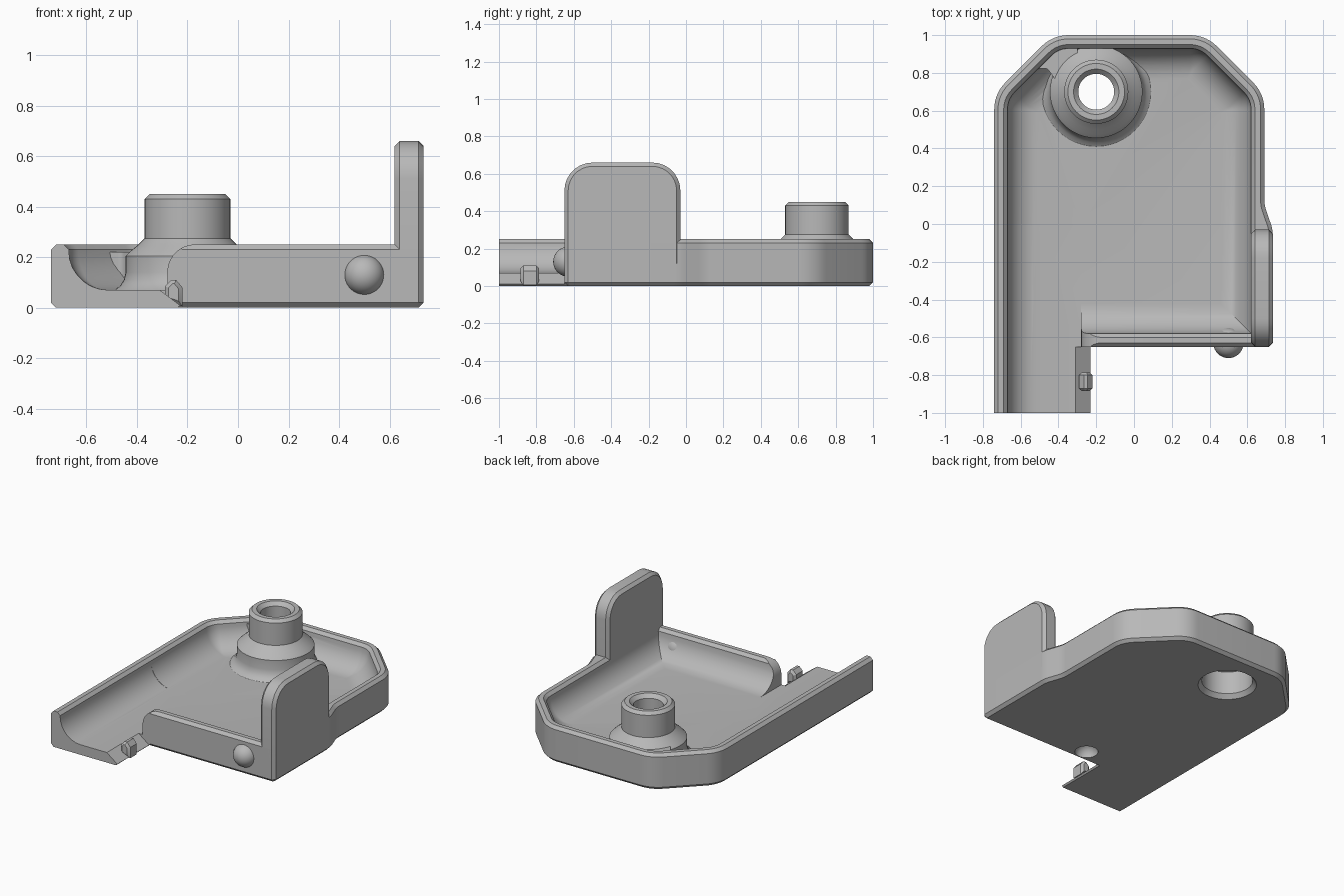
import bpy, bmesh
from math import sin, cos, pi, tan
from mathutils import Vector

cube = bpy.data.objects.get("Cube")
if cube:
    bpy.data.objects.remove(cube, do_unlink=True)

grey = bpy.data.materials.new("light_grey")
grey.use_nodes = True
grey.diffuse_color = (0.48, 0.48, 0.48, 1)
grey.node_tree.nodes["Principled BSDF"].inputs["Base Color"].default_value = grey.diffuse_color


def finish(name, bm):
    bmesh.ops.remove_doubles(bm, verts=bm.verts, dist=1e-5)
    bmesh.ops.recalc_face_normals(bm, faces=bm.faces)
    mesh = bpy.data.meshes.new(name)
    bm.to_mesh(mesh)
    bm.free()
    mesh.materials.append(grey)
    obj = bpy.data.objects.new(name, mesh)
    bpy.context.collection.objects.link(obj)
    return obj


def ring(corners, inset, seg=7):
    """Inset a counter-clockwise outline of (u, v, radius) and round its corners."""
    pts = []
    n = len(corners)
    for i in range(n):
        p0, p, p1 = (Vector(corners[(i + k) % n][:2]) for k in (-1, 0, 1))
        a, b = (p - p0).normalized(), (p1 - p).normalized()
        na, nb = Vector((-a.y, a.x)), Vector((-b.y, b.x))
        q = p + (na + nb) * (inset / (1 + na.dot(nb)))
        r = corners[i][2] if len(corners[i]) > 2 else 0
        if r == 0:
            pts.append(q)
            continue
        turn = a.angle_signed(b)
        r = max(r - inset, 0.02)
        t = r * tan(abs(turn) / 2)
        side = 1 if a.cross(b) > 0 else -1
        center = q - a * t + na * r * side
        for k in range(seg + 1):
            w = abs(turn) * k / seg
            pts.append(center - na * r * side * cos(w) + a * r * sin(w))
    return pts


AXES = {"x": lambda u, v, w: (w, u, v),
        "y": lambda u, v, w: (u, w, v),
        "z": lambda u, v, w: (u, v, w)}


def loft(name, corners, steps, axis="z"):
    """Stack insets of an outline; steps are (inset, position on the axis)."""
    bm = bmesh.new()
    rings = [[bm.verts.new(AXES[axis](p.x, p.y, w)) for p in ring(corners, d)]
             for d, w in steps]
    n = len(rings[0])
    for lo, hi in zip(rings, rings[1:]):
        for i in range(n):
            j = (i + 1) % n
            bm.faces.new((lo[i], lo[j], hi[j], hi[i]))
    bm.faces.new(rings[0])
    bm.faces.new(rings[-1])
    return finish(name, bm)


def lathe(name, profile, center, seg=48):
    bm = bmesh.new()
    verts = [bm.verts.new((center[0] + r, center[1], z)) for r, z in profile]
    edges = [bm.edges.new(e) for e in zip(verts, verts[1:])]
    bmesh.ops.spin(bm, geom=verts + edges, cent=(*center, 0), axis=(0, 0, 1),
                   angle=2 * pi, steps=seg)
    return finish(name, bm)


def ball(name, center, radius):
    bm = bmesh.new()
    bmesh.ops.create_uvsphere(bm, u_segments=32, v_segments=20, radius=radius)
    bmesh.ops.translate(bm, verts=bm.verts, vec=center)
    return finish(name, bm)


def combine(obj, other, operation):
    other.hide_render = True
    mod = obj.modifiers.new("combine", "BOOLEAN")
    mod.operation, mod.object, mod.solver = operation, other, "EXACT"
    bpy.context.view_layer.objects.active = obj
    bpy.ops.object.modifier_apply(modifier=mod.name)
    bpy.data.objects.remove(other, do_unlink=True)


# Tray body with bevelled rim and base
outline = [(-0.74, -1.05), (-0.22, -1.05), (-0.22, -0.65), (0.715, -0.65),
           (0.735, -0.63), (0.735, -0.03, 0.2), (0.69, 0.1, 0.2), (0.69, 0.69, 0.2),
           (0.38, 1, 0.2), (-0.43, 1, 0.2), (-0.74, 0.69, 0.2)]
tray = loft("tray", outline, [(0.02, 0), (0, 0.02), (0, 0.23), (0.02, 0.25)])

# Hollow with a cove where the walls meet the floor
hollow = [(-0.67, -0.58), (0.62, -0.58), (0.62, 0.66, 0.13), (0.35, 0.93, 0.13),
          (-0.4, 0.93, 0.13), (-0.67, 0.66, 0.13)]
R = 0.16
cove = [(R - R * sin(a), 0.23 - R * cos(a)) for a in (pi / 2 * k / 9 for k in range(10))]
combine(tray, loft("hollow_cutter", hollow, cove + [(-0.04, 0.27)]), "DIFFERENCE")

# Open channel through the front, ending the front wall in a rounded corner
channel = [(-0.67, 0.07, 0.155), (-0.28, 0.07), (-0.28, 0.251, 0.11),
           (-0.1, 0.251), (-0.1, 0.3), (-0.74, 0.3), (-0.67, 0.23)]
combine(tray, loft("channel_cutter", channel, [(0, -1.2), (0, 0)], "y"), "DIFFERENCE")

# Sloped right edge and square end of the tongue
slope = [(-0.31, 0.07), (-0.2, -0.012), (-0.2, 0.3), (-0.31, 0.3)]
combine(tray, loft("slope_cutter", slope, [(0, -1.2), (0, -0.65)], "y"), "DIFFERENCE")
end = [(-1, -1.3), (0, -1.3), (0, -1), (-1, -1)]
combine(tray, loft("end_cutter", end, [(0, -0.1), (0, 0.4)]), "DIFFERENCE")

# Web joining the boss to the corner
web = [(-0.3, 0.72), (-0.3, 0.945), (-0.39, 0.945), (-0.53, 0.82), (-0.46, 0.825, 0.03),
       (-0.42, 0.77)]
combine(tray, loft("web", web, [(0, 0.05), (0, 0.22)]), "UNION")

# Stepped boss with a through hole
boss_center = (-0.2, 0.7)
boss = [(0, 0.05), (0.29, 0.05), (0.29, 0.07), (0.268, 0.085), (0.252, 0.11), (0.245, 0.14),
        (0.245, 0.205), (0.225, 0.225), (0.2, 0.245), (0.17, 0.275),
        (0.17, 0.43), (0.15, 0.45), (0, 0.45)]
combine(tray, lathe("boss", boss, boss_center), "UNION")
hole = [(0, -0.02), (0.205, -0.02), (0.165, 0.03), (0.165, 0.19), (0.095, 0.21),
        (0.095, 0.425), (0.13, 0.46), (0, 0.46)]
combine(tray, lathe("hole_cutter", hole, boss_center), "DIFFERENCE")

# Round dimple under the front wall
combine(tray, ball("dimple_cutter", (-0.06, -0.55, 0), 0.075), "DIFFERENCE")

# Upright side tab
tab_outline = [(-0.65, 0.1), (-0.03, 0.1), (-0.03, 0.66, 0.15), (-0.65, 0.66, 0.15)]
tab = loft("side_tab", tab_outline,
           [(0.02, 0.62), (0, 0.64), (0, 0.715), (0.02, 0.735)], "x")

# Small clip on the tongue edge
clip_outline = [(-0.29, 0.03), (-0.22, 0.005), (-0.22, 0.08), (-0.245, 0.11),
                (-0.265, 0.11), (-0.29, 0.085)]
clip = loft("tongue_clip", clip_outline,
            [(0.015, -0.885), (0, -0.87), (0, -0.8), (0.015, -0.785)], "y")

# Round locating bump on the front wall
bump = ball("front_bump", (0.5, -0.63, 0.13), 0.08)

for obj in (tray, tab, clip, bump):
    bpy.ops.object.select_all(action="DESELECT")
    obj.select_set(True)
    bpy.context.view_layer.objects.active = obj
    bpy.ops.object.shade_smooth_by_angle(angle=pi / 6)
